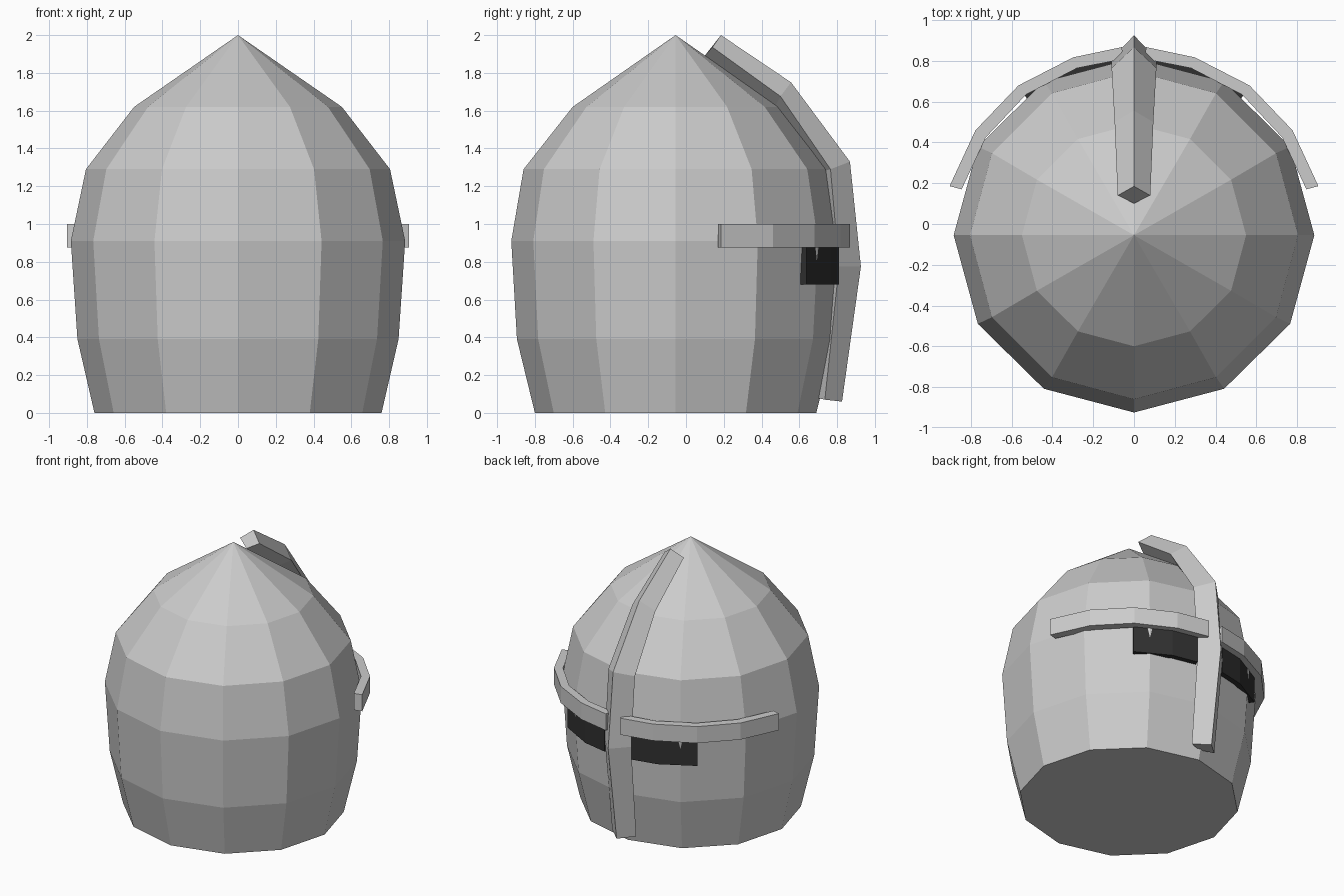
import bpy, bmesh
from math import sin, cos, tau

if "Cube" in bpy.data.objects:
    bpy.data.objects.remove(bpy.data.objects["Cube"])


def loft(name, sections, mirror=False, material=None):
    """Skin a row of equal-sized closed sections and cap both ends."""
    bm = bmesh.new()
    rings = [[bm.verts.new(p) for p in s] for s in sections]
    n = len(rings[0])
    for a, b in zip(rings, rings[1:]):
        for i in range(n):
            j = (i + 1) % n
            bm.faces.new((a[i], a[j], b[j], b[i]))
    bm.faces.new(rings[0])
    bm.faces.new(rings[-1])
    bmesh.ops.remove_doubles(bm, verts=bm.verts, dist=0.0005)
    bmesh.ops.recalc_face_normals(bm, faces=bm.faces)
    mesh = bpy.data.meshes.new(name)
    bm.to_mesh(mesh)
    bm.free()
    obj = bpy.data.objects.new(name, mesh)
    bpy.context.collection.objects.link(obj)
    if material:
        mesh.materials.append(material)
    if mirror:
        obj.modifiers.new("Mirror", 'MIRROR').use_axis[0] = True
    return obj


def curved_strip(name, outer, inner, z0, z1, **kw):
    """Bent bar following matching outer and inner plan outlines."""
    sections = [[(*o, z0), (*o, z1), (*i, z1), (*i, z0)]
                for o, i in zip(outer, inner)]
    return loft(name, sections, **kw)


# Helmet shell: twelve-sided, slightly wider than deep, pointed at the top
SIDES, CY = 12, -0.055
profile = [(0.76, 0.745, 0), (0.85, 0.84, 0.39), (0.885, 0.87, 0.91),
           (0.805, 0.805, 1.29), (0.55, 0.545, 1.62), (0.0001, 0.0001, 2.0)]
loft("helmet_shell", [[(rx * cos(tau * k / SIDES), CY + ry * sin(tau * k / SIDES), z)
                       for k in range(SIDES)] for rx, ry, z in profile])

# Crest and nose guard: diamond section; crest (y, z), edge (y, z), base (y, z), half width
crest = [((0.185, 2.0), (0.14, 1.936), (0.10, 1.892), 0.08),
         ((0.556, 1.75), (0.50, 1.676), (0.47, 1.62), 0.095),
         ((0.868, 1.33), (0.765, 1.29), (0.725, 1.28), 0.11),
         ((0.926, 0.775), (0.81, 0.775), (0.77, 0.775), 0.11),
         ((0.826, 0.06), (0.735, 0.07), (0.69, 0.08), 0.10)]
loft("crest_and_nose_guard", [[(0, *top), (w, *edge), (0, *base), (-w, *edge)]
                              for top, edge, base, w in crest])

# Brow bands, one per side
curved_strip("brow_band",
             [(0.06, 0.868), (0.298, 0.818), (0.567, 0.68), (0.778, 0.46), (0.905, 0.186)],
             [(0.05, 0.81), (0.28, 0.765), (0.53, 0.635), (0.727, 0.425), (0.846, 0.17)],
             0.875, 1.0, mirror=True)

# Dark eye slots under the brow
dark = bpy.data.materials.new("dark_slot")
dark.diffuse_color = (0.03, 0.03, 0.03, 1)
dark.use_nodes = True
dark.node_tree.nodes["Principled BSDF"].inputs["Base Color"].default_value = dark.diffuse_color
curved_strip("eye_slot",
             [(0.11, 0.81), (0.30, 0.77), (0.54, 0.637)],
             [(0.10, 0.775), (0.28, 0.735), (0.52, 0.607)],
             0.68, 0.88, mirror=True, material=dark)
